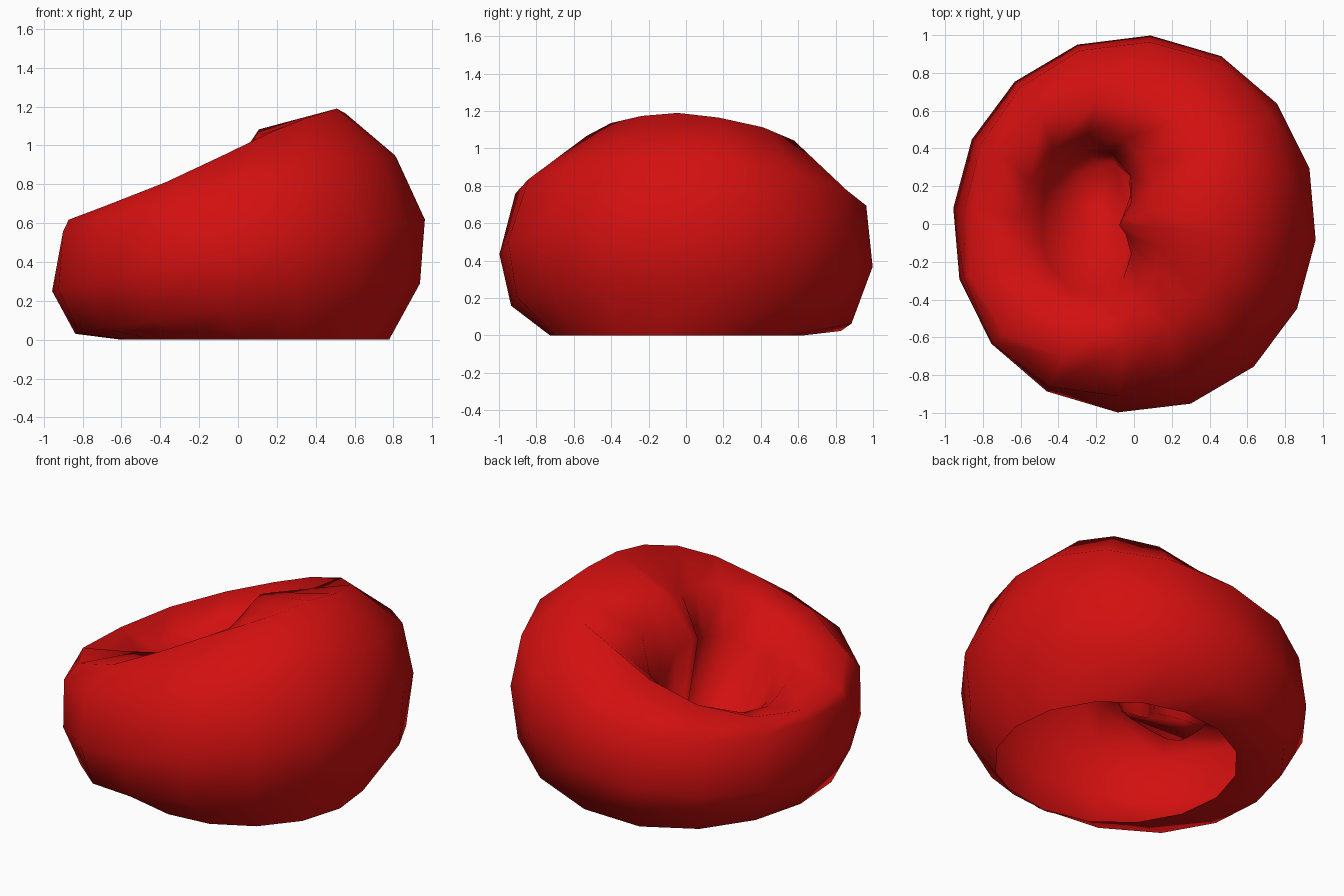
import bpy
import bmesh
from math import sin, cos, pi, radians

cube = bpy.data.objects.get("Cube")
if cube:
    bpy.data.objects.remove(cube, do_unlink=True)

SIDES = 16
ANGLES = [radians(-5) + 2 * pi * i / SIDES for i in range(SIDES)]

# Fabric colour
red = bpy.data.materials.new("red_fabric")
red.use_nodes = True
red.diffuse_color = (0.65, 0.005, 0.005, 1)
red.node_tree.nodes["Principled BSDF"].inputs["Base Color"].default_value = red.diffuse_color


def blend(lip, near, back, far, bulge, a):
    """Smooth value round the seat, with a bulge on one pair of diagonals."""
    c, s = cos(a), sin(a)
    arm = (near + far) / 2 + s * (far - near) / 2
    value = arm + c * (back - lip) / 2 + c * c * ((back + lip) / 2 - arm)
    return value + bulge * max(0, sin(2 * a))


def ring(lip, near, back, far, bulge=(0, 0), centre=(0, 0)):
    """Ring of points from (radius, height) at lip, -y arm, back and +y arm."""
    points = []
    for a in ANGLES:
        r, z = (blend(*values, a) for values in zip(lip, near, back, far, bulge))
        points.append((centre[0] + r * cos(a), centre[1] + r * sin(a), z))
    return points


rings = [
    # Open base and outer shell up to the rim
    ring((0.69, 0), (0.68, 0), (0.69, 0), (0.68, 0), centre=(0.09, -0.05)),
    ring((0.84, 0.03), (0.94, 0.17), (0.94, 0.29), (0.88, 0.05), (0.02, 0)),
    ring((0.96, 0.25), (1.00, 0.45), (0.965, 0.62), (1.00, 0.35), (0.01, 0)),
    ring((0.90, 0.56), (0.90, 0.78), (0.81, 0.95), (0.96, 0.68), (0.07, -0.02)),
    ring((0.86, 0.615), (0.60, 0.99), (0.51, 1.19), (0.62, 0.94), (0.12, -0.03)),
    # Padded shoulder, then the seat hollow closing to a deep fold
    ring((0.50, 0.56), (0.50, 0.88), (0.20, 1.05), (0.46, 0.73), (0, 0.08), (-0.10, 0)),
    ring((0.34, 0.47), (0.36, 0.67), (0.07, 0.82), (0.39, 0.46), (0, 0.05), (-0.15, 0)),
    ring((0.20, 0.25), (0.28, 0.44), (0.08, 0.28), (0.25, 0.17), (0, 0), (-0.12, 0.08)),
]

# Skin the rings into one cushion surface
bm = bmesh.new()
loops = [[bm.verts.new(p) for p in points] for points in rings]
for low, high in zip(loops, loops[1:]):
    for i in range(SIDES):
        j = (i + 1) % SIDES
        bm.faces.new((low[i], low[j], high[j], high[i]))
bm.faces.new(loops[-1])
for face in bm.faces:
    face.smooth = True

mesh = bpy.data.meshes.new("bean_bag_seat")
bm.to_mesh(mesh)
bm.free()
mesh.materials.append(red)
seat = bpy.data.objects.new("bean_bag_seat", mesh)
bpy.context.collection.objects.link(seat)
